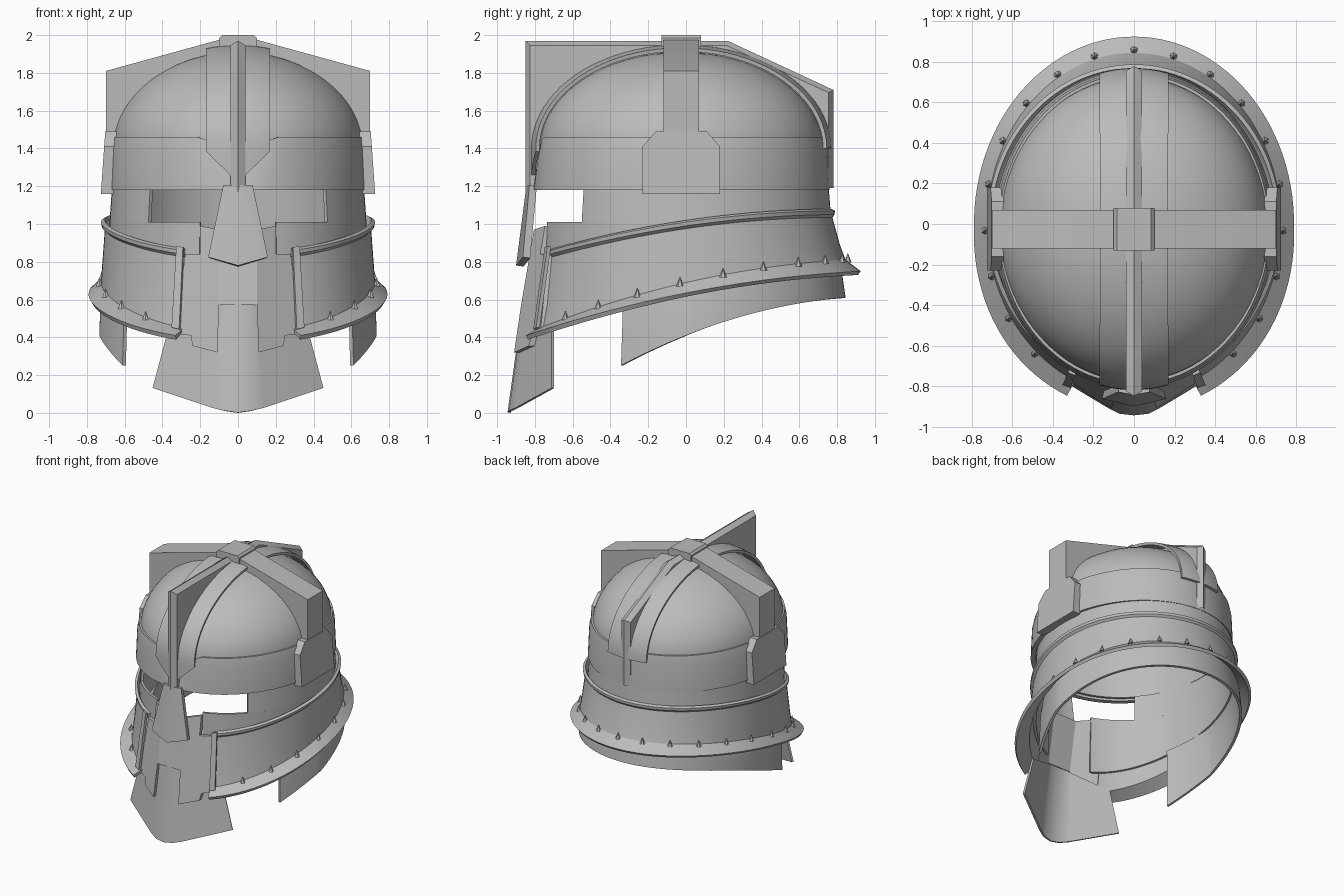
import bpy, bmesh
from math import sin, cos, pi, sqrt
from mathutils import Vector, Matrix

cube = bpy.data.objects.get("Cube")
if cube:
    bpy.data.objects.remove(cube)

steel = bpy.data.materials.new("grey_steel")
steel.use_nodes = True
GREY = (0.5, 0.5, 0.5, 1)
steel.diffuse_color = GREY
steel.node_tree.nodes["Principled BSDF"].inputs["Base Color"].default_value = GREY
parts = []


def finish(name, bm, thick=0, mirror=False):
    mesh = bpy.data.meshes.new(name)
    bm.to_mesh(mesh)
    bm.free()
    mesh.materials.append(steel)
    ob = bpy.data.objects.new(name, mesh)
    bpy.context.collection.objects.link(ob)
    if mirror:
        ob.modifiers.new("mirror", "MIRROR")
    if thick:
        ob.modifiers.new("shell", "SOLIDIFY").thickness = thick
    parts.append(ob)
    return ob


def grid(name, rows, thick=0, mirror=False):
    """Skin a list of point rows, top row first."""
    bm = bmesh.new()
    vs = [[bm.verts.new(p) for p in row] for row in rows]
    for r, s in zip(vs, vs[1:]):
        for j in range(len(r) - 1):
            bm.faces.new((r[j], r[j + 1], s[j + 1], s[j]))
    bmesh.ops.remove_doubles(bm, verts=bm.verts, dist=0.0005)
    return finish(name, bm, thick, mirror)


def ring(rx, ry, height, end=pi, cy=0, pinch=0, n=96):
    """Elliptic row from the back (0) round to the front; height(u, x), u = cos."""
    row = []
    for i in range(n + 1):
        a = end * (2 * i / n - 1)
        u = cos(a)
        x = rx * sin(a) * (1 + pinch * min(u, 0))
        row.append((x, cy + ry * u, height(u, x)))
    return row


def slope(c, b, k):
    return lambda u, x: c + b * u + k * u * u


def level(z):
    return lambda u, x: z


def lowered(f, d):
    return lambda u, x: f(u, x) - d


def slab(name, outline, place, lo, hi, mirror=False):
    """Extrude a flat outline between two depths."""
    bm = bmesh.new()
    a = [bm.verts.new(place(p, q, lo)) for p, q in outline]
    b = [bm.verts.new(place(p, q, hi)) for p, q in outline]
    bm.faces.new(a)
    bm.faces.new(b[::-1])
    for i in range(len(a)):
        j = (i + 1) % len(a)
        bm.faces.new((a[i], b[i], b[j], a[j]))
    bmesh.ops.recalc_face_normals(bm, faces=bm.faces)
    return finish(name, bm, 0, mirror)


# Dome with a short skirt
CY, RX, RY, BASE, RISE = -0.025, 0.665, 0.75, 1.40, 0.51
dome = [ring(RX * cos(t), RY * cos(t), level(BASE + RISE * sin(t)), cy=CY)
        for t in [pi / 2 * i / 16 for i in range(16, -1, -1)]]
dome.append(ring(RX, RY, level(1.2), cy=CY))
grid("dome", dome, 0.02)

# Raised strip over the dome, ending in a point at the brow
xs = [0.165 * (i / 6 - 1) for i in range(13)]
strip = []
for i in range(41):
    t = pi * i / 40
    row = []
    for x in xs:
        s = sqrt(1 - (x / RX) ** 2)
        row.append((x, CY + 0.775 * s * cos(t), BASE + 0.53 * s * sin(t)))
    strip.append(row)
strip.append([(x, y, 1.22 + abs(x)) for x, y, z in strip[-1]])
grid("dome_strip", strip, -0.02).modifiers["shell"].offset = 1

# Brow band with a V notch in front
def brow(top):
    def height(u, x):
        return min(top, top - 0.22 + abs(x) * 1.2) if u < 0 else top
    return height


grid("brow_band", [ring(0.655, 0.75, brow(1.46), cy=CY), ring(0.668, 0.765, brow(1.46), cy=CY),
                   ring(0.683, 0.775, brow(1.40), cy=CY), ring(0.692, 0.785, level(1.18), cy=CY),
                   ring(0.66, 0.745, level(1.18), cy=CY)])

# Skull wall, open at the eyes
mid = slope(0.77, 0.171, -0.051)
grid("temple_wall", [ring(0.667, 0.755, level(1.2), 2.37), ring(0.68, 0.77, level(1.01), 2.37)], 0.02)
grid("lower_wall", [ring(0.68, 0.77, level(1.01), 2.84), ring(0.69, 0.78, mid, 2.84)], 0.02)

# Wrap-around cheek guard with lip and flared rim
top = slope(1.02, 0.114, -0.054)
rim = slope(0.69, 0.194, -0.074)
CHEEK = 2.73
grid("cheek_guard", [ring(0.705, 0.77, top, CHEEK), ring(0.725, 0.788, lowered(top, 0.01), CHEEK),
                     ring(0.722, 0.787, lowered(top, 0.03), CHEEK),
                     ring(0.705, 0.775, lowered(top, 0.045), CHEEK),
                     ring(0.72, 0.815, mid, CHEEK), ring(0.725, 0.845, rim, CHEEK),
                     ring(0.79, 0.925, slope(0.635, 0.183, -0.068), CHEEK, pinch=-0.05)], 0.025)
for s in (-1, 1):
    grid("cheek_border", [[p for p in (
        Vector((s * x, y, z)) for x, y, z in ((0.285, -0.73, 0.875), (0.32, -0.715, 0.88)))],
        [(s * 0.305, -0.79, 0.44), (s * 0.345, -0.775, 0.45)]], 0.02 * s)

# Small spikes along the rim
bm = bmesh.new()
for i in range(-9, 10):
    a = 0.268 * i
    u = cos(a)
    spot = Vector((0.735 * sin(a), 0.857 * u, rim(u, 0) + 0.012))
    bmesh.ops.create_cone(bm, segments=6, radius1=0.02, radius2=0, depth=0.05,
                          cap_ends=True, matrix=Matrix.Translation(spot))
finish("rim_spikes", bm)

# Neck guard
grid("neck_guard", [ring(0.70, 0.79, mid, 1.99, pinch=0.2), ring(0.725, 0.82, lowered(rim, 0.03), 1.99, pinch=0.22),
                    ring(0.735, 0.845, slope(0.41, 0.335, -0.135), 1.99, pinch=0.22)], 0.02)

# Face mask: flat side plates and a bridge behind the nose
def face_y(x, z):
    return -(0.97 - 0.17 * z) + 0.55 * max(0, abs(x) - 0.1)


half = [(0.1, 0.57), (0.11, 0.32), (0.24, 0.355), (0.25, 0.41), (0.33, 0.42),
        (0.28, 0.84), (0.2, 0.84), (0.2, 0.99), (0.1, 0.97)]
slab("mouth_plate", half, lambda x, z, d: (x, face_y(x, z) + d, z), 0, 0.03, True)
slab("mask_bridge", [(-0.1, 0.575), (0.1, 0.575), (0.1, 0.97), (-0.1, 0.97)],
     lambda x, z, d: (x, face_y(x, z) + d, z), 0, 0.03)

# Nose guard
grid("nose_guard", [[(-0.07, -0.79, 1.2), (0, -0.805, 1.2), (0.07, -0.79, 1.2)],
                    [(-0.15, -0.825, 0.82), (0, -0.86, 0.775), (0.15, -0.825, 0.82)]], 0.04)

# Chin guard
grid("chin_guard", [[(0, -0.85, 0.575), (0.07, -0.845, 0.575), (0.095, -0.835, 0.565), (0.36, -0.70, 0.45)],
                    [(0, -0.93, 0.0), (0.07, -0.922, 0.01), (0.13, -0.89, 0.025), (0.445, -0.70, 0.13)]],
     0.015, True)

# Front-to-back crest with a sharp ridge
arc = [pi * i / 24 for i in range(1, 24)]
inner = [(CY + 0.74 * cos(t), BASE + 0.51 * sin(t)) for t in arc]
inner = [(0.73, 1.19), (0.72, 1.42)] + inner + [(-0.77, 1.42), (-0.8, 1.18)]
outer = [(-0.85, 1.11), (-0.85, 1.97), (0.22, 1.97), (0.78, 1.71), (0.78, 1.19)]
inset = [(-0.825, 1.14), (-0.825, 1.945), (0.215, 1.945), (0.755, 1.695), (0.755, 1.19)]
bm = bmesh.new()
ridge = [bm.verts.new((0, y, z)) for y, z in outer]
for x in (-0.04, 0.04):
    edge = [bm.verts.new((x, y, z)) for y, z in inset]
    bm.faces.new(edge + [bm.verts.new((x, y, z)) for y, z in inner])
    for i in range(4):
        bm.faces.new((ridge[i], ridge[i + 1], edge[i + 1], edge[i]))
bmesh.ops.recalc_face_normals(bm, faces=bm.faces)
finish("centre_crest", bm)

# Side-to-side crest, its cap and side clasps
arch = [(0.65 * cos(t), BASE + 0.51 * sin(t)) for t in arc]
bar = [(0.65, 1.42)] + arch + [(-0.65, 1.42), (-0.7, 1.44), (-0.7, 1.81),
                               (-0.1, 1.975), (0.1, 1.975), (0.7, 1.81), (0.7, 1.44)]
slab("cross_crest", bar, lambda x, z, y: (x, y, z), -0.12, 0.07)
cap = [(-0.1, 1.92), (0.1, 1.92), (0.1, 1.985), (0.085, 2.0), (-0.085, 2.0), (-0.1, 1.985)]
slab("crest_cap", cap, lambda x, z, y: (x, y, z), -0.13, 0.08)
clasp = [(-0.23, 1.16), (0.18, 1.16), (0.18, 1.41), (0.11, 1.49), (-0.16, 1.49), (-0.23, 1.41)]
slab("side_clasp", clasp, lambda y, z, d: (d - 0.07 * (z - 1.16), y, z), 0.66, 0.726, True)

# Bake the shells and shade smooth, keeping hard edges
bpy.ops.object.select_all(action="DESELECT")
for ob in parts:
    ob.select_set(True)
bpy.context.view_layer.objects.active = parts[0]
bpy.ops.object.convert(target="MESH")
bpy.ops.object.shade_smooth_by_angle(angle=0.5)
